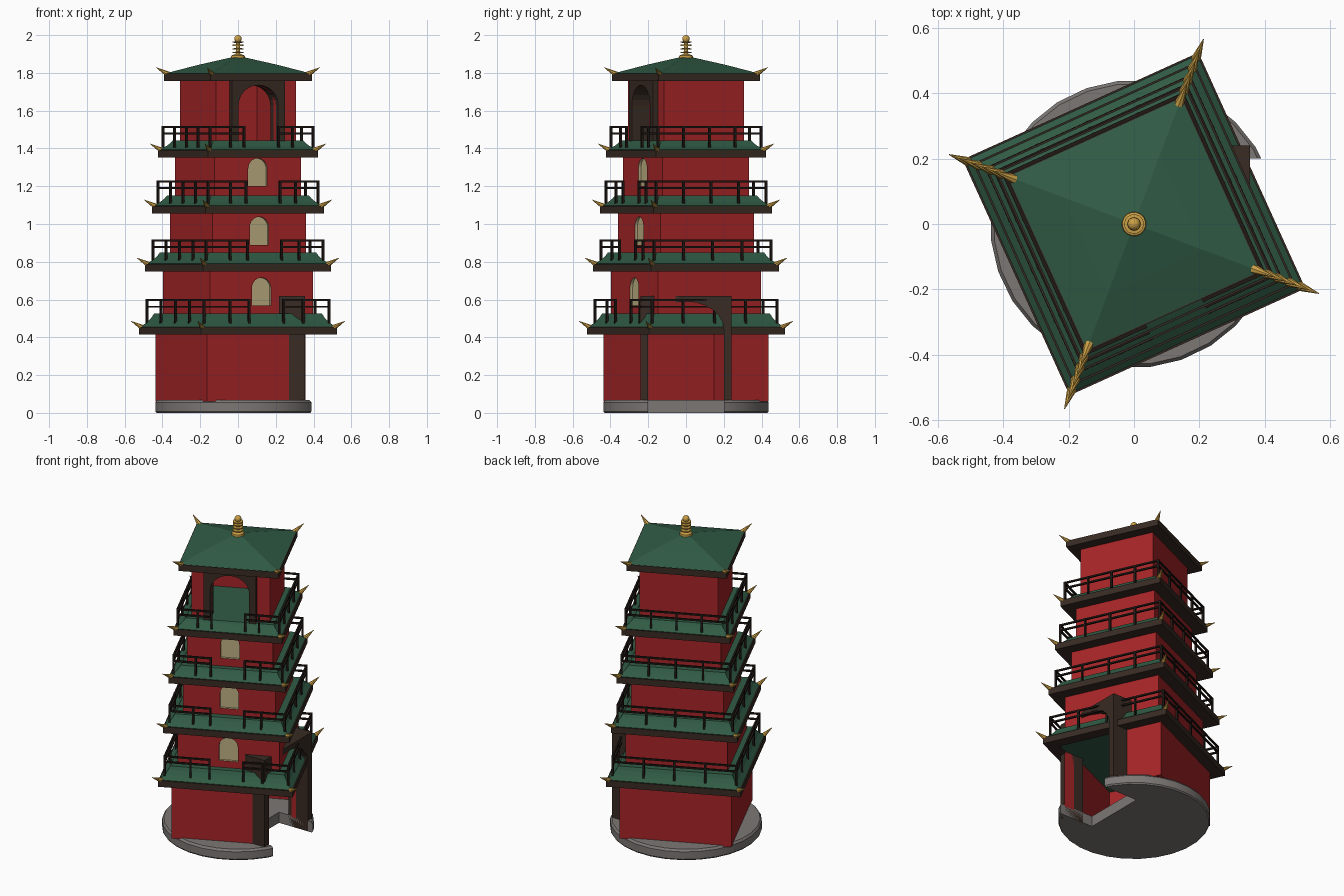
import bpy, bmesh, math
from mathutils import Matrix, Vector

if "Cube" in bpy.data.objects:
    bpy.data.objects.remove(bpy.data.objects["Cube"])

TURN = math.radians(24.4)          # the tower is turned on its round base


def mat(name, r, g, b):
    m = bpy.data.materials.new(name)
    m.diffuse_color = (r, g, b, 1)
    m.use_nodes = True
    m.node_tree.nodes["Principled BSDF"].inputs["Base Color"].default_value = m.diffuse_color
    return m


RED = mat("red_wall", 0.38, 0.018, 0.02)
GREEN = mat("green_roof", 0.03, 0.105, 0.06)
BROWN = mat("brown_wood", 0.04, 0.024, 0.017)
DARK = mat("dark_rail", 0.014, 0.009, 0.007)
TAN = mat("tan_window", 0.5, 0.42, 0.22)
GOLD = mat("gold", 0.6, 0.35, 0.06)
GREY = mat("grey_stone", 0.2, 0.185, 0.175)


def finish(name, bm, mats, rot=TURN, index=0):
    bmesh.ops.remove_doubles(bm, verts=bm.verts, dist=1e-5)
    bmesh.ops.recalc_face_normals(bm, faces=bm.faces)
    for f in bm.faces:
        f.material_index = index
    me = bpy.data.meshes.new(name)
    bm.to_mesh(me)
    bm.free()
    for m in mats:
        me.materials.append(m)
    ob = bpy.data.objects.new(name, me)
    ob.rotation_euler.z = rot
    bpy.context.collection.objects.link(ob)
    return ob


def lathe(name, prof, n, m, closed=False, rot=TURN):
    """Turn a (radius, z) profile; with n = 4 the radius is the half side."""
    bm = bmesh.new()
    k = 1 / math.cos(math.pi / n) if n == 4 else 1
    rings = []
    for r, z in prof:
        rings.append([bm.verts.new((r * k * math.cos(2 * math.pi * (i + .5) / n),
                                    r * k * math.sin(2 * math.pi * (i + .5) / n), z))
                      for i in range(n)])
    for j in range(len(prof) if closed else len(prof) - 1):
        a, b = rings[j], rings[(j + 1) % len(prof)]
        for i in range(n):
            bm.faces.new((a[i], a[(i + 1) % n], b[(i + 1) % n], b[i]))
    bmesh.ops.dissolve_degenerate(bm, dist=1e-6, edges=bm.edges)
    return finish(name, bm, [m], rot)


def prism(name, outline, y0, y1, mats, rot=TURN, index=0):
    """Extrude an (x, z) outline along y."""
    bm = bmesh.new()
    f = bm.faces.new([bm.verts.new((x, y0, z)) for x, z in outline])
    ext = bmesh.ops.extrude_face_region(bm, geom=[f])["geom"]
    bmesh.ops.translate(bm, vec=(0, y1 - y0, 0),
                        verts=[v for v in ext if isinstance(v, bmesh.types.BMVert)])
    return finish(name, bm, mats, rot, index)


def arch(w, z0, spring, top, n=12):
    pts = [(w, z0)]
    for i in range(n + 1):
        a = math.pi * i / n
        pts.append((w * math.cos(a), spring + (top - spring) * math.sin(a)))
    return pts + [(-w, z0)]


def door_frame(name, w, top, opening, y0, y1, rot):
    z0 = opening[0][1]
    prism(name, [(-w, z0), (-w, top), (w, top), (w, z0)] + opening, y0, y1, [BROWN], rot)


def cut(ob, cutter):
    cutter.hide_render = True
    mod = ob.modifiers.new("cut", 'BOOLEAN')
    mod.operation = 'DIFFERENCE'
    mod.solver = 'EXACT'
    mod.object = cutter
    bpy.context.view_layer.update()
    bpy.context.view_layer.objects.active = ob
    bpy.ops.object.modifier_apply(modifier=mod.name)
    bpy.data.objects.remove(cutter)


def wall(name, h, z0, z1):
    t = 0.03
    ob = lathe(name, [(h, z0), (h, z1), (h - t, z1), (h - t, z0)], 4, RED, closed=True)
    ob.data.materials.append(TAN)
    return ob


def horns(name, h, z):
    # gold spikes on the four eave corners
    bm = bmesh.new()
    for k in range(4):
        d = Matrix.Rotation(math.radians(45 + 90 * k), 3, 'Z') @ Vector((1, 0, 0))
        a = d * (h * 1.414 - 0.03) + Vector((0, 0, z))
        b = d * (h * 1.414 + 0.045) + Vector((0, 0, z + 0.04))
        m = Matrix.Translation((a + b) / 2) @ (b - a).to_track_quat('Z', 'Y').to_matrix().to_4x4()
        bmesh.ops.create_cone(bm, cap_ends=True, segments=8, radius1=0.017, radius2=0.001,
                              depth=(b - a).length, matrix=m)
    finish(name, bm, [GOLD])


def railing(name, h, z0, z1):
    # posts and two bars per side, with a gap in the front
    bm = bmesh.new()

    def box(m, c, s):
        bmesh.ops.create_cube(bm, size=1, matrix=m @ Matrix.Translation(c) @ Matrix.Diagonal((*s, 1)))
    for k in range(4):
        m = Matrix.Rotation(math.pi / 2 * k, 4, 'Z')
        spans = [(-h, -0.1), (0.1, h)] if k == 0 else [(-h, h)]
        posts = [-h, -h / 2 - 0.03, -0.1, 0.1, h / 2 + 0.03] if k == 0 else [-h, -h / 2, 0, h / 2]
        for a, b in spans:
            for z in (z1 - 0.005, z1 - 0.04):
                box(m, ((a + b) / 2, -h, z), (b - a + 0.01, 0.01, 0.01))
        for x in posts:
            box(m, (x, -h, (z0 + z1) / 2), (0.012, 0.012, z1 - z0))
    finish(name, bm, [DARK])


def eave(name, h, b, prof):
    # brown rim with a green body inside
    lathe(name + "_rim", [(h, b), (h, b + 0.04), (h - 0.07, b + 0.035), (h - 0.07, b)],
          4, BROWN, closed=True)
    lathe(name + "_tiles", [(0, b + 0.012), (h - 0.02, b + 0.012)] + prof, 4, GREEN)
    horns(name + "_horns", h, b + 0.032)


# round stone base with the entrance notch
base = lathe("stone_base", [(0, 0), (0.434, 0), (0.44, 0.008), (0.44, 0.055), (0.43, 0.068), (0, 0.068)],
             28, GREY, rot=0)
NOTCH = [(-0.2, -0.1), (0.2, -0.1), (0.2, 0.47), (-0.2, 0.47)]
cut(base, prism("notch_cutter", NOTCH, -0.6, -0.15, [GREY], math.pi / 2))
bpy.context.view_layer.objects.active = base
base.select_set(True)
bpy.ops.object.shade_smooth_by_angle(angle=math.radians(30))
base.select_set(False)

# ground floor and entrance, which faces the right
ground = wall("ground_wall", 0.33, 0.06, 0.45)
cut(ground, prism("entrance_cutter", NOTCH, -0.6, -0.15, [RED, TAN], math.pi / 2))
door_frame("entrance_frame", 0.24, 0.62, arch(0.2, 0.0, 0.44, 0.59), -0.355, -0.217, math.pi / 2)

# middle floors, each with an arched window in front
for i, (h, z0, z1, w) in enumerate([(0.30, 0.50, 0.785, 0.568), (0.272, 0.83, 1.09, 0.89),
                                    (0.252, 1.13, 1.39, 1.20)]):
    ob = wall("floor_wall_%d" % (i + 2), h, z0, z1)
    cut(ob, prism("window_cutter", arch(0.055, w, w + 0.093, w + 0.148), -h - 0.05, -h + 0.015,
                  [RED, TAN], index=1))

# top floor with an arched doorway
top = wall("top_wall", 0.232, 1.42, 1.79)
cut(top, prism("doorway_cutter", arch(0.115, 1.4, 1.63, 1.735), -0.3, -0.15, [RED, TAN]))
door_frame("doorway_frame", 0.155, 1.768, arch(0.115, 1.42, 1.63, 1.735), -0.262, -0.16, TURN)

# balcony eaves and railings: half side, bottom, deck, rail half side, rail top
for i, (h, b, d, rh, rz) in enumerate([(0.396, 0.414, 0.525, 0.364, 0.602), (0.372, 0.748, 0.85, 0.34, 0.918),
                                       (0.344, 1.056, 1.15, 0.32, 1.23), (0.32, 1.353, 1.443, 0.30, 1.519)]):
    e = b + 0.042
    eave("eave_%d" % (i + 1), h, b, [(h - 0.006, e), (h - 0.033, e + (d - e) * 0.35),
                                     (h - 0.049, e + (d - e) * 0.68), (h - 0.06, d), (0, d)])
    railing("railing_%d" % (i + 1), rh, e + 0.01, rz)

# top roof
eave("top_roof", 0.295, 1.756, [(0.291, 1.797), (0.16, 1.842), (0, 1.89)])

# gold finial: flared foot, stem, rings and ball
prof = [(0, 1.87), (0.038, 1.875), (0.036, 1.892), (0.014, 1.9)]
for z in (1.908, 1.927, 1.946, 1.963):
    prof += [(0.012, z - 0.004), (0.03, z - 0.003), (0.03, z + 0.003), (0.012, z + 0.004)]
prof += [(0.008, 1.968)]
prof += [(0.02 * math.sin(a), 1.98 - 0.02 * math.cos(a))
         for a in (math.pi * k / 8 for k in range(2, 9))]
fin = lathe("finial", prof, 16, GOLD)
fin.select_set(True)
bpy.context.view_layer.objects.active = fin
bpy.ops.object.shade_smooth_by_angle(angle=math.radians(40))
